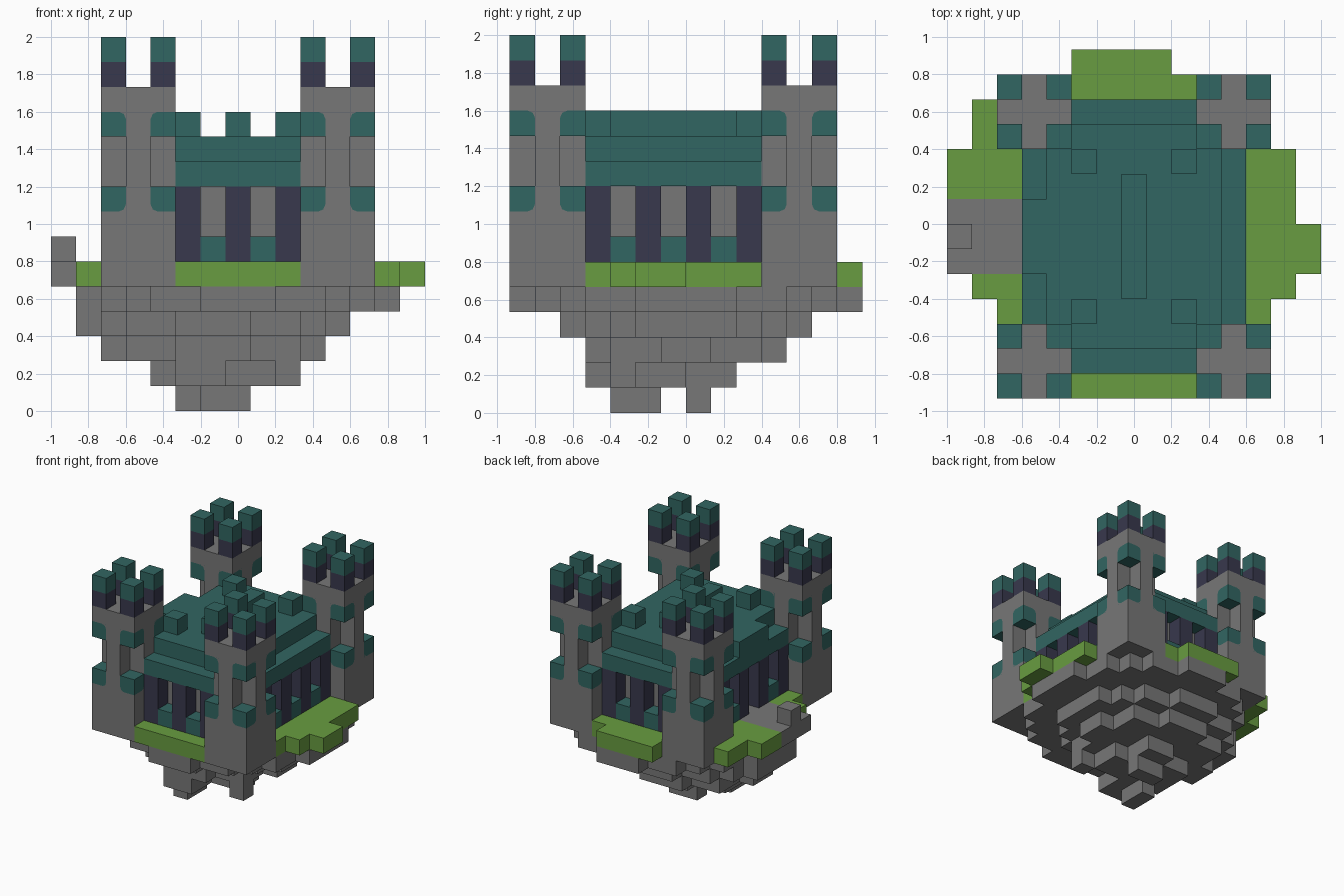
import bpy, bmesh
from mathutils import Vector

U = 2 / 15                      # edge of one cube
ORIGIN = Vector((-1, -7 * U, 0))

if "Cube" in bpy.data.objects:
    bpy.data.objects.remove(bpy.data.objects["Cube"])


def material(name, rgb):
    m = bpy.data.materials.new(name)
    m.use_nodes = True
    m.diffuse_color = (*rgb, 1)
    bsdf = m.node_tree.nodes["Principled BSDF"]
    bsdf.inputs["Base Color"].default_value = (*rgb, 1)
    bsdf.inputs["Roughness"].default_value = 0.9
    return m


STONE = material("grey stone", (0.185, 0.185, 0.185))
TEAL = material("teal tile", (0.031, 0.133, 0.122))
GRASS = material("green grass", (0.14, 0.335, 0.052))
DARK = material("dark purple", (0.04, 0.04, 0.074))


def box(i0, i1, j0, j1, k0, k1):
    """Set of grid cells filling a box."""
    return {(i, j, k) for i in range(i0, i1) for j in range(j0, j1) for k in range(k0, k1)}


def slab(k, *rects):
    """One-cube-high layer made of several rectangles."""
    return set().union(*(box(*r, k, k + 1) for r in rects))


def lens(k, i0, i1, j0, j1):
    """One-cube-high layer with a stepped, rounded diamond outline."""
    ci, cj, ri, rj = (i0 + i1) / 2, (j0 + j1) / 2, (i1 - i0) / 2, (j1 - j0) / 2
    return {(i, j, k) for i, j, k in box(i0, i1, j0, j1, k, k + 1)
            if (abs(i + 0.5 - ci) / ri) ** 1.5 + (abs(j + 0.5 - cj) / rj) ** 1.5 < 1.04}


def finish(name, mat, bm):
    mesh = bpy.data.meshes.new(name)
    bm.to_mesh(mesh)
    bm.free()
    mesh.materials.append(mat)
    bpy.context.collection.objects.link(bpy.data.objects.new(name, mesh))


def build(name, mat, cells):
    """Mesh holding only the outer faces of a set of cells."""
    bm = bmesh.new()
    verts = {}

    def vert(p):
        key = tuple(p)
        if key not in verts:
            verts[key] = bm.verts.new(ORIGIN + Vector(key) * U)
        return verts[key]

    for cell in sorted(cells):
        for axis in range(3):
            for side in (0, 1):
                near = list(cell)
                near[axis] += 2 * side - 1
                if tuple(near) in cells:
                    continue
                a, b = (axis + 1) % 3, (axis + 2) % 3
                ring = []
                for da, db in ((0, 0), (1, 0), (1, 1), (0, 1)):
                    p = list(cell)
                    p[axis] += side
                    p[a] += da
                    p[b] += db
                    ring.append(vert(p))
                bm.faces.new(ring if side else ring[::-1])
    finish(name, mat, bm)


def fillets(name, i, j):
    """Small stone corners that round the teal trim where it meets the tower."""
    bm = bmesh.new()
    r = 0.28
    centre = (i + 1.5, j + 1.5)
    for sx in (-1, 1):
        for sy in (-1, 1):
            for z, up in ((8, 1), (12, -1)):
                for axis, (out, along) in enumerate(((sx, sy), (sy, sx))):
                    ring = []
                    for a, h in ((0, 0), (r, 0), (r * 0.3, r * 0.3), (0, r)):
                        p = [0, 0, z + up * h]
                        p[axis] = centre[axis] + out * 1.51
                        p[1 - axis] = centre[1 - axis] + along * (0.5 + a)
                        ring.append(bm.verts.new(ORIGIN + Vector(p) * U))
                    face = bm.faces.new(ring)
                    face.normal_update()
                    if face.normal[axis] * out < 0:
                        face.normal_flip()
    finish(name, STONE, bm)


# Four corner towers
towers = set()
for i, side in ((2, "right"), (10, "left")):
    for j, end in ((0, "front"), (10, "back")):
        name = f"{end}_{side}_tower"
        corners = [(i + a, j + b) for a in (0, 2) for b in (0, 2)]

        def at_corners(k):
            return {(x, y, k) for x, y in corners}

        body = box(i, i + 3, j, j + 3, 5, 13)
        for k in range(8, 12):
            body -= at_corners(k)
        trim = at_corners(8) | at_corners(11)
        build(name, STONE, body)
        build(name + "_trim", TEAL, trim)
        fillets(name + "_trim_fillets", i, j)
        build(name + "_merlons", DARK, at_corners(13))
        build(name + "_merlon_caps", TEAL, at_corners(14))
        towers |= body | trim

# Floating rock below, narrowing downwards to loose spurs
rock = box(3, 12, 1, 12, 5, 6)
rock |= lens(4, 1, 14, 0, 14) | lens(3, 1, 12, 2, 12) | lens(2, 2, 11, 3, 11)
rock |= slab(1, (4, 8, 5, 8), (8, 9, 5, 7), (5, 7, 3, 5), (6, 8, 8, 9), (9, 10, 4, 5))
rock |= slab(0, (5, 6, 4, 6), (6, 8, 7, 8))
build("rock_base", STONE, rock - towers)

# Grass ledges, stone path and a loose boulder
build("front_grass", GRASS, slab(5, (5, 10, 0, 1)))
build("back_grass", GRASS, slab(5, (5, 10, 12, 13), (5, 9, 13, 14)))
build("left_grass", GRASS, slab(5, (12, 14, 4, 10), (12, 13, 3, 4), (14, 15, 5, 7)))
build("right_grass", GRASS, slab(5, (0, 3, 8, 10), (1, 2, 10, 12), (1, 3, 4, 5), (2, 3, 3, 4)))
build("path", STONE, slab(5, (0, 3, 5, 8)))
build("boulder", STONE, {(0, 6, 6)})

# Hall: inner walls, outer columns and the sills between them
build("hall_walls", STONE, box(4, 11, 2, 11, 6, 9) - towers)
columns, sills = set(), set()
for n in range(5, 10):
    for j in (1, 11):
        if n % 2:
            columns |= box(n, n + 1, j, j + 1, 6, 9)
        else:
            sills.add((n, j, 6))
for n in range(3, 10):
    for i in (3, 11):
        if n % 2:
            columns |= box(i, i + 1, n, n + 1, 6, 9)
        elif (i, n) != (3, 6):          # doorway stays open
            sills.add((i, n, 6))
build("hall_columns", DARK, columns)
build("hall_sills", TEAL, sills)

# Stepped roof with a porch, ridge and four corner blocks
roof = slab(9, (3, 12, 1, 12)) | slab(10, (4, 11, 2, 11), (3, 4, 5, 8))
roof |= slab(11, (7, 8, 4, 9), *[(i, i + 1, j, j + 1) for i in (5, 9) for j in (3, 9)])
build("hall_roof", TEAL, roof - towers)
